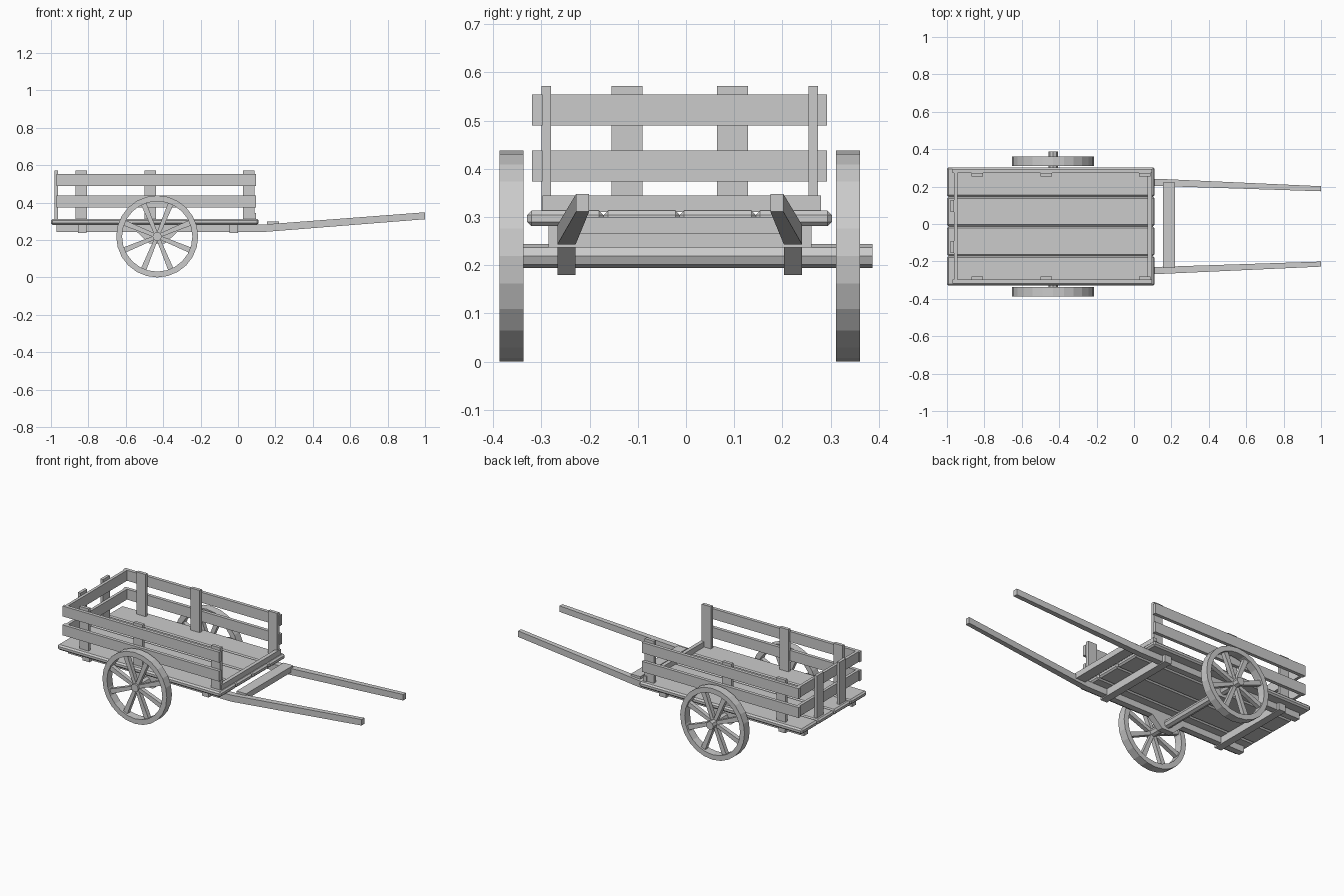
import bpy, bmesh, math
from mathutils import Vector, Matrix

cube = bpy.data.objects.get("Cube")
if cube:
    bpy.data.objects.remove(cube, do_unlink=True)

wood = bpy.data.materials.new("grey_wood")
wood.use_nodes = True
GREY = (0.6, 0.6, 0.6, 1)
wood.diffuse_color = GREY
wood.node_tree.nodes["Principled BSDF"].inputs["Base Color"].default_value = GREY

MID = -0.013          # middle of the cart body across its width
AXLE = Vector((-0.432, 0, 0.219))


def finish(name, bm):
    bmesh.ops.recalc_face_normals(bm, faces=bm.faces)
    mesh = bpy.data.meshes.new(name)
    bm.to_mesh(mesh)
    bm.free()
    mesh.materials.append(wood)
    obj = bpy.data.objects.new(name, mesh)
    bpy.context.scene.collection.objects.link(obj)
    return obj


def box(name, x, y, z, bevel=0):
    """Box from ranges along each axis."""
    bm = bmesh.new()
    bmesh.ops.create_cube(bm, size=1)
    for v in bm.verts:
        v.co = [r[0] + (c + 0.5) * (r[1] - r[0]) for c, r in zip(v.co, (x, y, z))]
    if bevel:
        bmesh.ops.bevel(bm, geom=bm.edges[:], offset=bevel, segments=1, affect='EDGES')
    return finish(name, bm)


def loft(name, rings):
    """Skin a row of four-cornered sections and cap both ends."""
    bm = bmesh.new()
    loops = [[bm.verts.new(p) for p in ring] for ring in rings]
    for a, b in zip(loops, loops[1:]):
        for i in range(4):
            j = (i + 1) % 4
            bm.faces.new((a[i], a[j], b[j], b[i]))
    bm.faces.new(loops[0])
    bm.faces.new(loops[-1])
    return finish(name, bm)


def wheel(name, y):
    bm = bmesh.new()
    # rim
    n, half = 24, 0.025
    section = [(0.219, -half), (0.219, half), (0.188, half), (0.188, -half)]
    rings = []
    for k in range(n):
        a = math.tau * k / n
        rings.append([bm.verts.new((r * math.cos(a), w, r * math.sin(a))) for r, w in section])
    for k in range(n):
        a, b = rings[k], rings[(k + 1) % n]
        for i in range(4):
            j = (i + 1) % 4
            bm.faces.new((a[i], a[j], b[j], b[i]))
    # spokes, slightly wider at the rim
    for k in range(8):
        made = bmesh.ops.create_cube(bm, size=1)["verts"]
        for v in made:
            width = 0.03 if v.co.z > 0 else 0.02
            v.co = (v.co.x * width, v.co.y * 0.026, 0.105 + v.co.z * 0.175)
        turn = Matrix.Rotation(math.tau * (k + 0.5) / 8, 3, 'Y')
        bmesh.ops.rotate(bm, verts=made, cent=(0, 0, 0), matrix=turn)
    obj = finish(name, bm)
    obj.location = AXLE + Vector((0, y, 0))


# floor planks
EDGES = (-0.33, -0.171, -0.013, 0.145, 0.303)
for i, (a, b) in enumerate(zip(EDGES, EDGES[1:])):
    box(f"floor_plank_{i + 1}", (-1, 0.11), (a, b), (0.281, 0.313), 0.009)

# beams under the floor
for name, x in (("rear_beam", -0.833), ("front_beam", -0.023)):
    box(name, (x - 0.023, x + 0.023), (-0.285, 0.26), (0.237, 0.282))

# axle
bm = bmesh.new()
bmesh.ops.create_cone(bm, cap_ends=True, segments=8, radius1=0.025, radius2=0.025, depth=0.774,
                      matrix=Matrix.Translation(AXLE) @ Matrix.Rotation(math.pi / 2, 4, 'X'))
finish("axle", bm)

for side, s in (("left", 1), ("right", -1)):
    def across(a, b):
        return tuple(sorted((MID + s * a, MID + s * b)))

    wheel(f"{side}_wheel", MID + s * 0.349)

    # handle shaft: straight under the floor, then rising and tapering inward
    rings = []
    for x, inner, outer, low, high in ((-0.97, 0.216, 0.254, 0.243, 0.283),
                                       (0.14, 0.216, 0.254, 0.243, 0.283),
                                       (1, 0.188, 0.215, 0.311, 0.348)):
        y0, y1 = MID + s * inner, MID + s * outer
        rings.append([(x, y0, low), (x, y1, low), (x, y1, high), (x, y0, high)])
    loft(f"{side}_shaft", rings)

    # tapered block holding the axle
    rings = []
    for z, reach in ((0.244, 0.11), (0.18, 0.04)):
        y0, y1 = MID + s * 0.216, MID + s * 0.254
        x0, x1 = AXLE.x - reach, AXLE.x + reach
        rings.append([(x0, y0, z), (x1, y0, z), (x1, y1, z), (x0, y1, z)])
    loft(f"{side}_axle_block", rings)

    # side rails and posts
    for level, z in (("lower", 0.374), ("upper", 0.49)):
        box(f"{side}_{level}_side_board", (-0.97, 0.095), across(0.285, 0.306), (z, z + 0.064))
    for i, x in enumerate((-0.837, -0.469, 0.058)):
        box(f"{side}_post_{i + 1}", (x - 0.031, x + 0.031), across(0.267, 0.287), (0.31, 0.572))

    # tail post
    box(f"{side}_tail_post", (-0.98, -0.962), across(0.083 - 0.006, 0.148 - 0.006), (0.31, 0.572))

# tail boards
for level, z in (("lower", 0.374), ("upper", 0.49)):
    box(f"{level}_tail_board", (-0.963, -0.945), across(-0.286, 0.286), (z, z + 0.064))

# front sill on the floor and crossbar between the shafts
box("front_sill", (0.073, 0.096), (-0.298, 0.28), (0.31, 0.345))
box("crossbar", (0.155, 0.22), (-0.235, 0.222), (0.265, 0.3))
